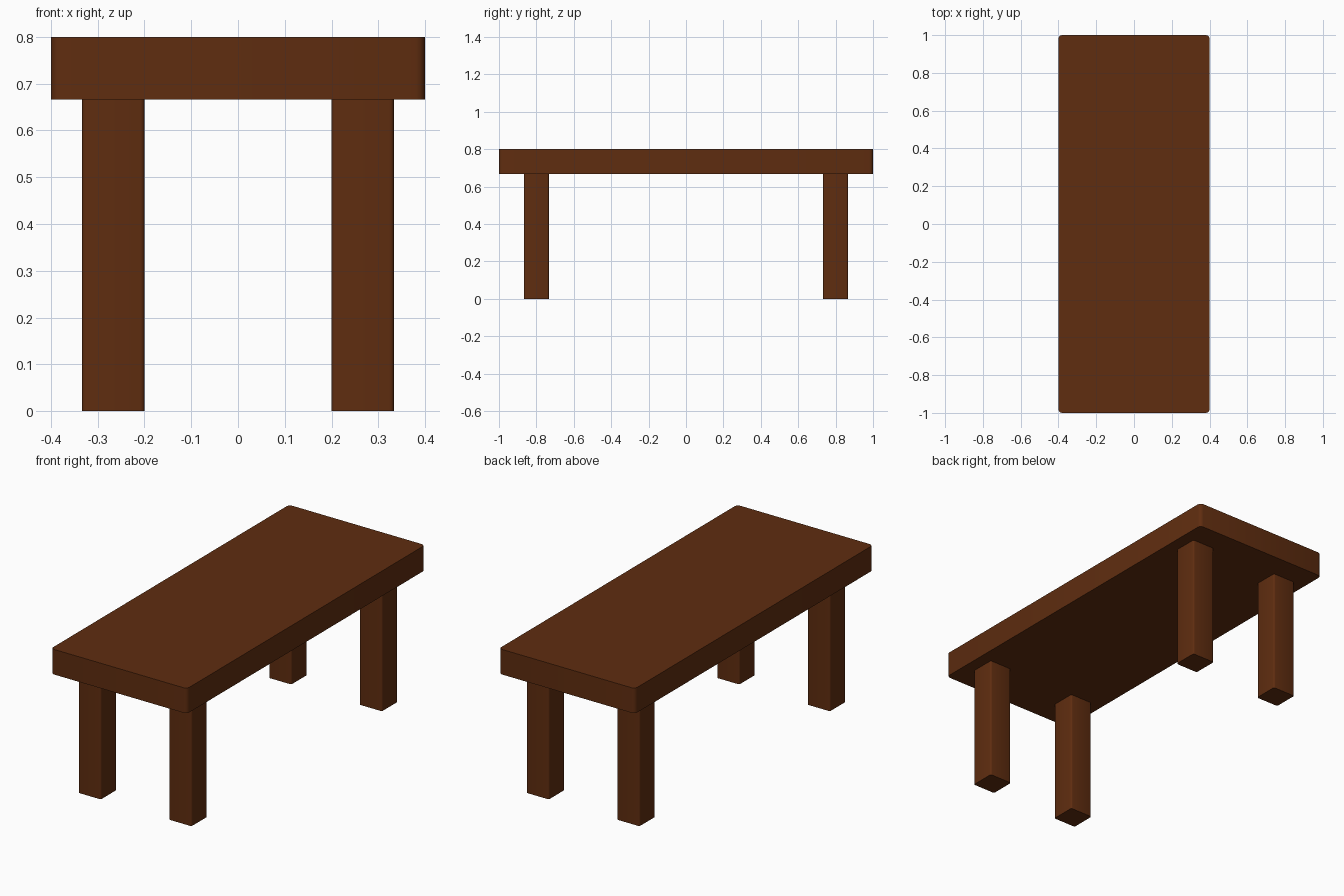
import bpy, bmesh, math

if "Cube" in bpy.data.objects:
    bpy.data.objects.remove(bpy.data.objects["Cube"])

wood = bpy.data.materials.new("dark_wood")
wood.diffuse_color = (0.115, 0.026, 0.005, 1)
wood.use_nodes = True
wood.node_tree.nodes["Principled BSDF"].inputs["Base Color"].default_value = wood.diffuse_color


def block(name, center, size, radius):
    """Box with rounded upright edges only."""
    bm = bmesh.new()
    bmesh.ops.create_cube(bm, size=1)
    bmesh.ops.scale(bm, vec=size, verts=bm.verts)
    upright = [e for e in bm.edges
               if abs(e.verts[0].co.z - e.verts[1].co.z) > 1e-4]
    bmesh.ops.bevel(bm, geom=upright, offset=radius, segments=3,
                    profile=0.5, affect='EDGES')
    mesh = bpy.data.meshes.new(name)
    bm.to_mesh(mesh)
    bm.free()
    mesh.materials.append(wood)
    ob = bpy.data.objects.new(name, mesh)
    ob.location = center
    bpy.context.collection.objects.link(ob)
    bpy.ops.object.select_all(action='DESELECT')
    ob.select_set(True)
    bpy.context.view_layer.objects.active = ob
    bpy.ops.object.shade_smooth_by_angle(angle=math.radians(40))
    return ob


LEG = 2 / 15      # leg width, also the thickness of the top
LEG_H = 10 / 15   # leg height

# Table top
block("table_top", (0, 0, LEG_H + LEG / 2), (0.8, 2, LEG), 0.02)

# Four legs
for y, end in ((-0.8, "front"), (0.8, "back")):
    for x, side in ((-4 / 15, "left"), (4 / 15, "right")):
        block(f"{end}_{side}_leg", (x, y, LEG_H / 2), (LEG, LEG, LEG_H), 0.009)
